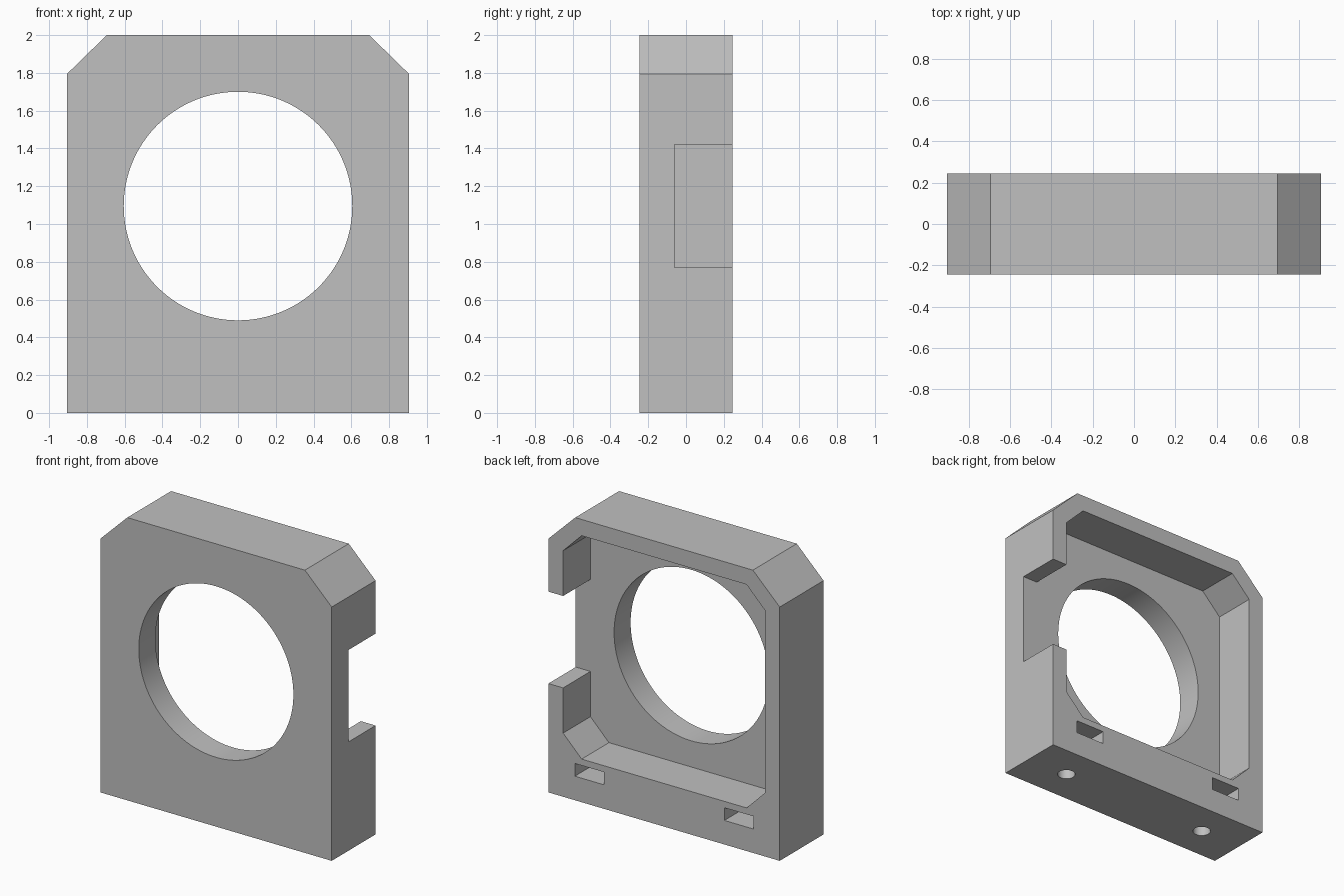
import bpy, bmesh, math
from mathutils import Vector

if "Cube" in bpy.data.objects:
    bpy.data.objects.remove(bpy.data.objects["Cube"], do_unlink=True)

HALF_W, HALF_D, HEIGHT = 0.905, 0.245, 2.0
CENTRE_Z = 1.095      # centre of the bore, pocket and side notch
FLOOR_Y = -0.06       # pocket floor
EPS = 0.1             # cutter overshoot

grey = bpy.data.materials.new("plain grey")
grey.use_nodes = True
grey.diffuse_color = (0.53, 0.53, 0.53, 1)
grey.node_tree.nodes["Principled BSDF"].inputs["Base Color"].default_value = (0.53, 0.53, 0.53, 1)


def prism(name, points, start, direction):
    """Extrude a closed outline of 3D points from its plane along a direction."""
    bm = bmesh.new()
    face = bm.faces.new([bm.verts.new(Vector(p) + Vector(start)) for p in points])
    new = bmesh.ops.extrude_face_region(bm, geom=[face])["geom"]
    bmesh.ops.translate(bm, vec=direction, verts=[v for v in new if isinstance(v, bmesh.types.BMVert)])
    bmesh.ops.recalc_face_normals(bm, faces=bm.faces)
    mesh = bpy.data.meshes.new(name)
    bm.to_mesh(mesh)
    bm.free()
    obj = bpy.data.objects.new(name, mesh)
    bpy.context.collection.objects.link(obj)
    mesh.materials.append(grey)
    return obj


def box(name, low, high):
    (x0, y0, z0), (x1, y1, z1) = low, high
    outline = [(x0, 0, z0), (x1, 0, z0), (x1, 0, z1), (x0, 0, z1)]
    return prism(name, outline, (0, y0, 0), (0, y1 - y0, 0))


def circle(radius, count):
    angles = [2 * math.pi * i / count for i in range(count)]
    return [(radius * math.cos(a), radius * math.sin(a)) for a in angles]


def cut(target, cutter):
    """Subtract a cutter and remove it."""
    mod = target.modifiers.new("cut", "BOOLEAN")
    mod.operation, mod.solver, mod.object = "DIFFERENCE", "EXACT", cutter
    bpy.context.view_layer.objects.active = target
    bpy.ops.object.modifier_apply(modifier=mod.name)
    bpy.data.objects.remove(cutter, do_unlink=True)


# Housing block with two chamfered top corners
right_half = [(HALF_W, 0), (HALF_W, 1.795), (0.695, HEIGHT)]
outline = right_half + [(-x, z) for x, z in reversed(right_half)]
housing = prism("mount_housing", [(x, 0, z) for x, z in outline],
                (0, -HALF_D, 0), (0, 2 * HALF_D, 0))

# Large round bore through the front plate
cut(housing, prism("bore_cutter", [(x, 0, z) for x, z in circle(0.605, 128)],
                   (0, -HALF_D - EPS, CENTRE_Z), (0, 2 * HALF_D + 2 * EPS, 0)))

# Chamfered square pocket in the back
big, small = 0.79, 0.645
octagon = [(big, -small), (big, small), (small, big), (-small, big),
           (-big, small), (-big, -small), (-small, -big), (small, -big)]
cut(housing, prism("pocket_cutter", [(x, 0, z) for x, z in octagon],
                   (0, FLOOR_Y, CENTRE_Z), (0, HALF_D - FLOOR_Y + EPS, 0)))

# Notch through the left side wall
cut(housing, box("notch_cutter", (0.7, FLOOR_Y, 0.77), (HALF_W + EPS, HALF_D + EPS, 1.42)))

# Nut slots in the back and screw holes in the underside
for side in (-1, 1):
    x = side * 0.585
    cut(housing, box("nut_slot_cutter", (x - 0.113, -0.113, 0.17), (x + 0.113, HALF_D + EPS, 0.26)))
    cut(housing, prism("screw_hole_cutter", [(px, py, 0) for px, py in circle(0.058, 32)],
                       (x, 0, -EPS), (0, 0, 0.2 + EPS)))

# Smooth the bore and screw holes, keep the edges sharp
bpy.ops.object.select_all(action="DESELECT")
housing.select_set(True)
bpy.context.view_layer.objects.active = housing
bpy.ops.object.shade_smooth_by_angle(angle=math.radians(25))
